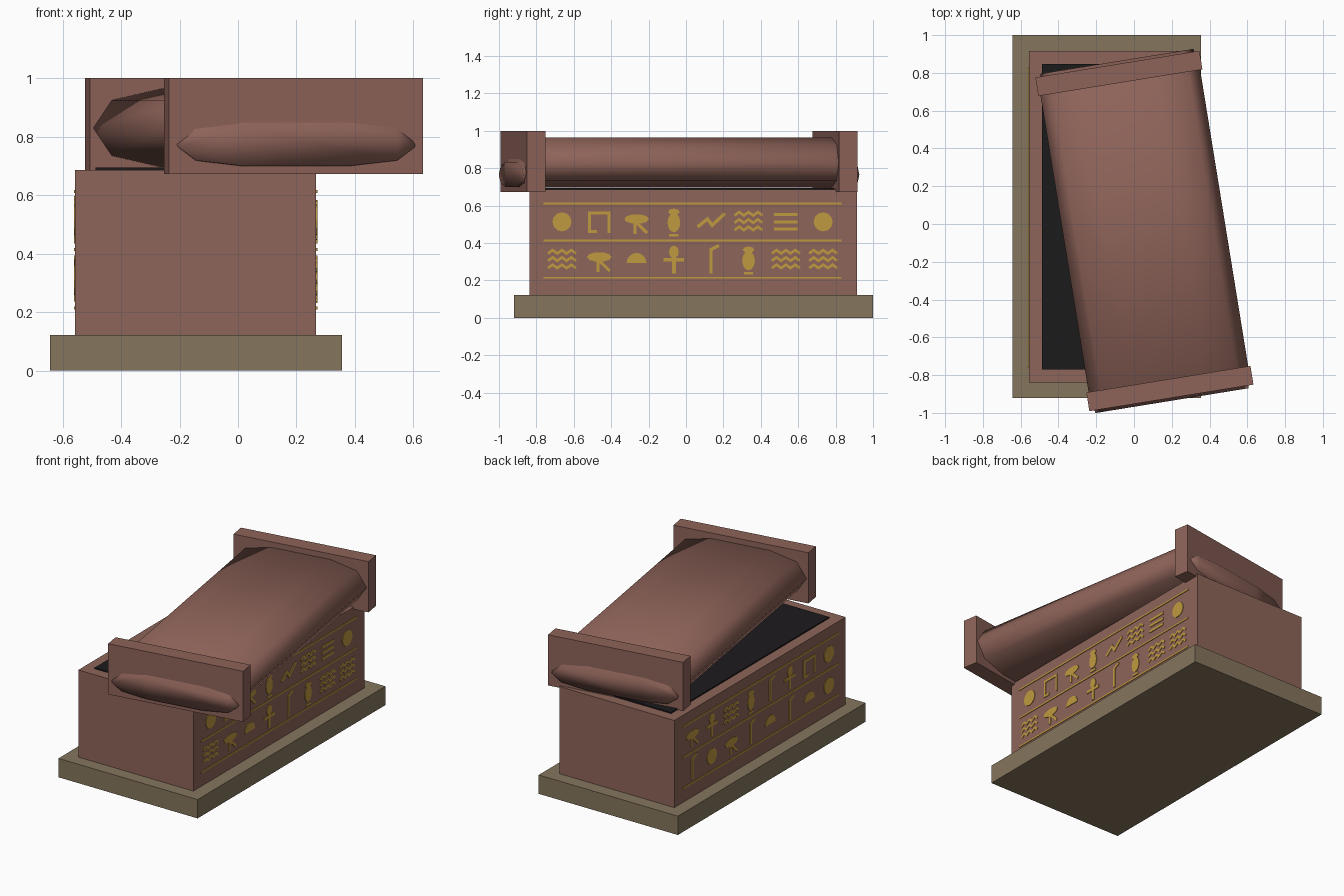
import bpy, bmesh, math
from mathutils import Matrix

if "Cube" in bpy.data.objects:
    bpy.data.objects.remove(bpy.data.objects["Cube"])


def material(name, rgb):
    m = bpy.data.materials.new(name)
    m.diffuse_color = (*rgb, 1)
    m.use_nodes = True
    m.node_tree.nodes["Principled BSDF"].inputs["Base Color"].default_value = m.diffuse_color
    return m


CLAY = material("red_clay", (0.27, 0.13, 0.10))
LID = material("lid_clay", (0.27, 0.125, 0.10))
STONE = material("sandstone", (0.235, 0.18, 0.11))
DARK = material("dark_inside", (0.012, 0.011, 0.012))
GOLD = material("gold", (0.53, 0.32, 0.05))


def finish(bm, name, mat, smooth=False):
    bmesh.ops.recalc_face_normals(bm, faces=bm.faces)
    for f in bm.faces:
        f.smooth = smooth
    me = bpy.data.meshes.new(name)
    bm.to_mesh(me)
    bm.free()
    me.materials.append(mat)
    ob = bpy.data.objects.new(name, me)
    bpy.context.collection.objects.link(ob)
    return ob


def box(name, lo, hi, mat):
    bm = bmesh.new()
    size = [b - a for a, b in zip(lo, hi)]
    mid = [(a + b) / 2 for a, b in zip(lo, hi)]
    bmesh.ops.create_cube(bm, size=1, matrix=Matrix.Translation(mid) @ Matrix.Diagonal((*size, 1)))
    return finish(bm, name, mat)


# Plinth, chest and dark opening
box("plinth", (-0.642, -0.92, 0), (0.355, 1.0, 0.122), STONE)
box("chest", (-0.557, -0.838, 0.122), (0.267, 0.915, 0.686), CLAY)
box("opening", (-0.487, -0.77, 0.67), (0.197, 0.848, 0.694), DARK)


# Lid, turned askew: bulging slab with tapered ends that poke through two end boards
def place_lid(ob):
    ob.location = (0.055, -0.037, 0)
    ob.rotation_euler.z = math.radians(9.2)


quarter = [(1, 0), (0.85, 0.71), (0.45, 1)]
upper = quarter + [(-x, z) for x, z in reversed(quarter)]
profile = upper + [(x, -z) for x, z in reversed(upper[1:-1])]
bm = bmesh.new()
rings = []
for y, hw, zc, hh in [(-0.91, 0.41, 0.765, 0.065), (-0.80, 0.428, 0.83, 0.134),
                      (0.80, 0.428, 0.83, 0.134), (0.91, 0.41, 0.765, 0.065)]:
    rings.append([bm.verts.new((x * hw, y, zc + z * hh)) for x, z in profile])
n = len(profile)
for a, b in zip(rings, rings[1:]):
    for i in range(n):
        bm.faces.new((a[i], a[(i + 1) % n], b[(i + 1) % n], b[i]))
bm.faces.new(rings[0])
bm.faces.new(rings[-1])
place_lid(finish(bm, "lid_slab", LID, True))
for name, y in (("lid_front_board", -0.895), ("lid_back_board", 0.795)):
    place_lid(box(name, (-0.44, y, 0.672), (0.44, y + 0.1, 1.0), LID))


# Carved sign shapes: each returns a list of 2D outlines
def ellipse(cx, cz, rx, rz, n=12, span=2 * math.pi):
    k = n if span > 6 else n - 1
    return [(cx + rx * math.cos(span * i / k), cz + rz * math.sin(span * i / k)) for i in range(n)]


def bar(x0, z0, x1, z1):
    return [(x0, z0), (x1, z0), (x1, z1), (x0, z1)]


def stroke(pts, w=0.016):
    # mitred ribbon along a path
    left, right = [], []
    for i, (x, z) in enumerate(pts):
        normals = []
        for a, b in ((i - 1, i), (i, i + 1)):
            if a >= 0 and b < len(pts):
                dx, dz = pts[b][0] - pts[a][0], pts[b][1] - pts[a][1]
                d = math.hypot(dx, dz)
                normals.append((-dz / d, dx / d))
        p, q = normals[0], normals[-1]
        k = w / 2 / (1 + p[0] * q[0] + p[1] * q[1])
        ox, oz = (p[0] + q[0]) * k, (p[1] + q[1]) * k
        left.append((x + ox, z + oz))
        right.append((x - ox, z - oz))
    return left + right[::-1]


def wave(z):
    return stroke([(-0.075 + 0.025 * i, z + (0.018 if i % 2 else 0)) for i in range(7)], 0.014)


SIGNS = {
    "disc": [ellipse(0, 0, 0.051, 0.051)],
    "court": [stroke([(-0.012, -0.052), (-0.053, -0.052), (-0.053, 0.048), (0.053, 0.048), (0.053, -0.06)])],
    "eye": [ellipse(0, 0.015, 0.066, 0.026, 10), bar(-0.016, -0.065, 0, 0),
            stroke([(0, -0.005), (0.057, -0.06)])],
    "vase": [ellipse(0, 0.054, 0.031, 0.017, 8), ellipse(0, -0.004, 0.034, 0.052),
             bar(-0.025, -0.078, 0.025, -0.064)],
    "snake": [stroke([(-0.073, -0.027), (-0.02, 0.015), (0.005, -0.018), (0.073, 0.045)], 0.018)],
    "water": [wave(z) for z in (0.034, -0.005, -0.044)],
    "bars": [bar(-0.063, z - 0.008, 0.063, z + 0.008) for z in (0.038, 0, -0.038)],
    "dome": [ellipse(0, -0.018, 0.053, 0.055, 9, math.pi)],
    "cross": [ellipse(0, 0.042, 0.026, 0.034, 10), bar(-0.055, -0.009, 0.055, 0.011),
              bar(-0.01, -0.074, 0.01, 0.02)],
    "staff": [stroke([(-0.001, -0.074), (-0.001, 0.055), (0.042, 0.077)])],
}
RIGHT = ("disc court eye vase snake water bars disc", "water eye dome cross staff vase water water")
LEFT = ("eye cross water vase staff cross court disc", "staff disc eye staff dome staff dome disc")


# Gold signs and dividing lines on one long side
def carve(name, x, out, rows):
    bm = bmesh.new()

    def plate(outline, u, v):
        a, b = [[bm.verts.new((x + d * out, 0.035 + out * (u + p), v + q)) for p, q in outline]
                for d in (-0.004, 0.004)]
        bm.faces.new(a)
        bm.faces.new(b)
        for i in range(len(a)):
            j = (i + 1) % len(a)
            bm.faces.new((a[i], a[j], b[j], b[i]))

    for z in (0.612, 0.414, 0.214):
        plate(bar(-0.797, -0.005, 0.797, 0.005), 0, z)
    for z, row in zip((0.513, 0.31), rows):
        for i, sign in enumerate(row.split()):
            for outline in SIGNS[sign]:
                plate(outline, (i - 3.5) * 0.1995, z)
    finish(bm, name, GOLD)


carve("right_signs", 0.267, 1, RIGHT)
carve("left_signs", -0.557, -1, LEFT)
